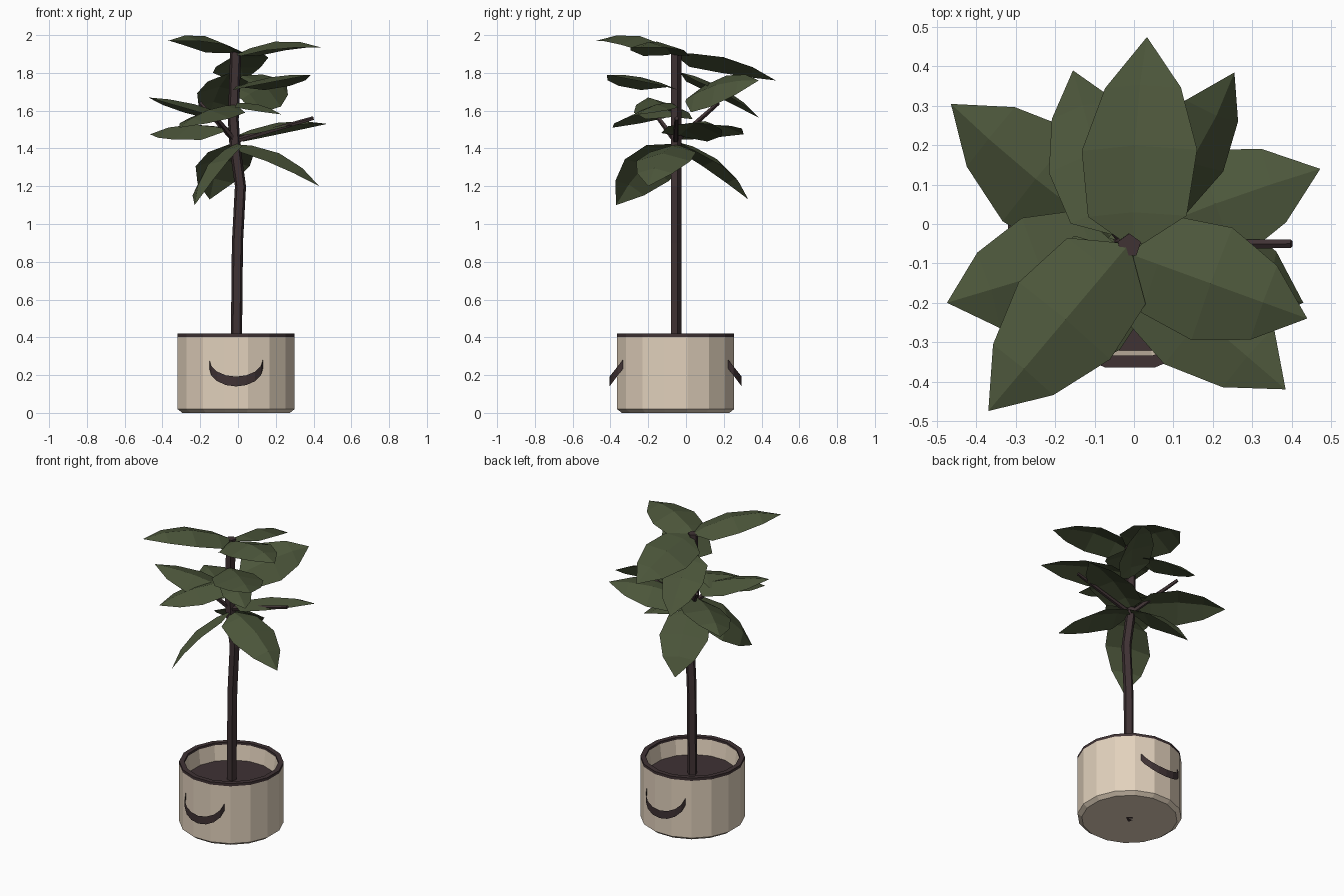
import bpy, bmesh, math
from mathutils import Vector, Quaternion

if "Cube" in bpy.data.objects:
    bpy.data.objects.remove(bpy.data.objects["Cube"])

CX, CY = -0.01, -0.055


def material(name, rgb):
    m = bpy.data.materials.new(name)
    m.diffuse_color = (*rgb, 1)
    m.use_nodes = True
    m.node_tree.nodes["Principled BSDF"].inputs["Base Color"].default_value = m.diffuse_color
    return m


BEIGE = material("beige_fabric", (0.76, 0.64, 0.505))
BROWN = material("dark_brown", (0.050, 0.032, 0.034))
GREEN = material("leaf_green", (0.072, 0.093, 0.043))


def make(name, verts, faces, mats, fix=True):
    me = bpy.data.meshes.new(name)
    me.from_pydata([tuple(v) for v in verts], [], faces)
    if fix:
        bm = bmesh.new()
        bm.from_mesh(me)
        bmesh.ops.recalc_face_normals(bm, faces=bm.faces)
        bm.to_mesh(me)
        bm.free()
    for m in mats:
        me.materials.append(m)
    ob = bpy.data.objects.new(name, me)
    bpy.context.collection.objects.link(ob)
    return ob


def loft(name, rings, mats):
    """Join equal-sized rings of points with quads and cap both ends."""
    n = len(rings[0])
    verts = [v for r in rings for v in r]
    faces = [(i * n + j, i * n + (j + 1) % n, (i + 1) * n + (j + 1) % n, (i + 1) * n + j)
             for i in range(len(rings) - 1) for j in range(n)]
    faces += [tuple(range(n)), tuple(range(len(verts) - n, len(verts)))]
    return make(name, verts, faces, mats)


def tube(name, path, radii, sides, level=False):
    """Tapered tube along a path; level keeps every ring horizontal."""
    pts = [Vector(p) for p in path]
    q = Quaternion() if level else (pts[-1] - pts[0]).to_track_quat('Z', 'Y')
    rings = [[p + q @ Vector((-math.sin(k * math.tau / sides), math.cos(k * math.tau / sides), 0)) * r
              for k in range(sides)] for p, r in zip(pts, radii)]
    return loft(name, rings, [BROWN])


# Pot: turned profile with 16 sides, flat side to the front; the last cap is the soil
profile = [(0.26, 0.0), (0.29, 0.0), (0.316, 0.02), (0.316, 0.402), (0.316, 0.42),
           (0.285, 0.42), (0.285, 0.405), (0.272, 0.305)]
rings = [[Vector((CX + r * math.cos((k + 0.5) * math.tau / 16),
                  CY + r * math.sin((k + 0.5) * math.tau / 16), z)) for k in range(16)]
         for r, z in profile]
pot = loft("pot", rings, [BEIGE, BROWN])
for f in pot.data.polygons:
    soil = len(f.vertices) > 4 and f.center.z > 0.2
    if f.center.z > 0.403 or soil:
        f.material_index = 1

# Strap handles, front and back: upright bands that sag and bulge outward
for side, name in ((-1, "front_handle"), (1, "back_handle")):
    verts, n = [], 9
    for i in range(n):
        a = math.radians(-90 + 180 * i / (n - 1))
        sag = math.cos(a)
        x, y = CX + 0.142 * math.sin(a), CY + side * (0.278 + 0.072 * sag)
        verts += [(x, y, 0.282 - 0.09 * sag), (x, y, 0.235 - 0.095 * sag)]
    faces = [(2 * i, 2 * i + 1, 2 * i + 3, 2 * i + 2)[::-side] for i in range(n - 1)]
    make(name, verts, faces, [BROWN], fix=False)

# Trunk with a slight bend, and three bare side branches
tube("trunk", [(-0.009, CY, 0.0), (-0.008, CY, 0.42), (-0.003, CY, 0.9), (0.013, CY, 1.2),
               (-0.015, CY, 1.4), (-0.025, CY, 1.55), (-0.012, CY, 1.91)],
     [0.031, 0.031, 0.031, 0.031, 0.031, 0.03, 0.031], 5, level=True)
for i, end in enumerate([(0.40, -0.05, 1.56), (-0.20, 0.17, 1.64), (-0.13, -0.16, 1.58)]):
    tube(f"branch_{i + 1}", [(-0.015, CY, 1.44), end], [0.016, 0.011], 5)

STATIONS = [(0.0, 0.02), (0.14, 0.13), (0.45, 0.152), (0.75, 0.10), (1.0, 0.0)]


def leaf(name, base, tip, arch, roll=0, width=1.0):
    """Folded leaf: raised midrib, drooping edges, pointed tip."""
    base, tip = Vector(base), Vector(tip)
    d = (tip - base).normalized()
    side = Quaternion(d, math.radians(roll)) @ d.cross(Vector((0, 0, 1))).normalized()
    up = side.cross(d)
    verts, faces = [], []
    for t, w in STATIONS[:-1]:
        w *= width
        p = base.lerp(tip, t) + up * arch * 4 * t * (1 - t)
        verts += [p - side * w - up * w * 0.3, p, p + side * w - up * w * 0.3]
    verts.append(tip)
    for i in range(len(STATIONS) - 2):
        a = 3 * i
        faces += [(a, a + 3, a + 4, a + 1), (a + 1, a + 4, a + 5, a + 2)]
    a = len(verts) - 4
    faces += [(a, a + 3, a + 1), (a + 1, a + 3, a + 2)]
    # wind every face so that its normal points up
    make(name, verts, [f[::-1] for f in faces], [GREEN], fix=False)


# Leaves: base, tip, arch, roll, width
leaves = [
    # top tier
    ((0.00, -0.05, 1.90), (0.033, 0.475, 1.76), 0.05, -16),
    ((-0.02, -0.06, 1.91), (-0.37, -0.475, 1.97), 0.058, 0),
    ((0.00, -0.08, 1.90), (0.44, -0.24, 1.935), 0.05, 0),
    # upper tier
    ((0.00, -0.09, 1.73), (0.385, -0.42, 1.79), 0.02, 0),
    ((0.02, 0.00, 1.66), (0.255, 0.385, 1.76), 0.04, 38, 0.9),
    ((-0.04, -0.02, 1.80), (-0.155, 0.39, 1.56), 0.04, 0, 0.85),
    # middle tier
    ((-0.04, -0.07, 1.57), (-0.475, -0.20, 1.67), 0.02, 0),
    ((-0.06, -0.03, 1.50), (-0.465, 0.305, 1.475), 0.04, -14),
    ((0.00, -0.03, 1.47), (0.473, 0.14, 1.53), 0.04, -10),
    ((0.00, -0.08, 1.64), (0.23, -0.25, 1.58), 0.02, 0, 0.6),
    ((-0.02, -0.08, 1.63), (-0.31, -0.39, 1.51), 0.03, 0),
    # drooping lower tier
    ((-0.02, -0.07, 1.42), (-0.23, -0.37, 1.10), 0.06, 30),
    ((0.00, -0.05, 1.42), (0.43, -0.20, 1.20), 0.06, 0),
    ((-0.02, -0.03, 1.43), (-0.15, 0.33, 1.13), 0.06, 0),
]
for i, args in enumerate(leaves):
    leaf(f"leaf_{i + 1:02d}", *args)
